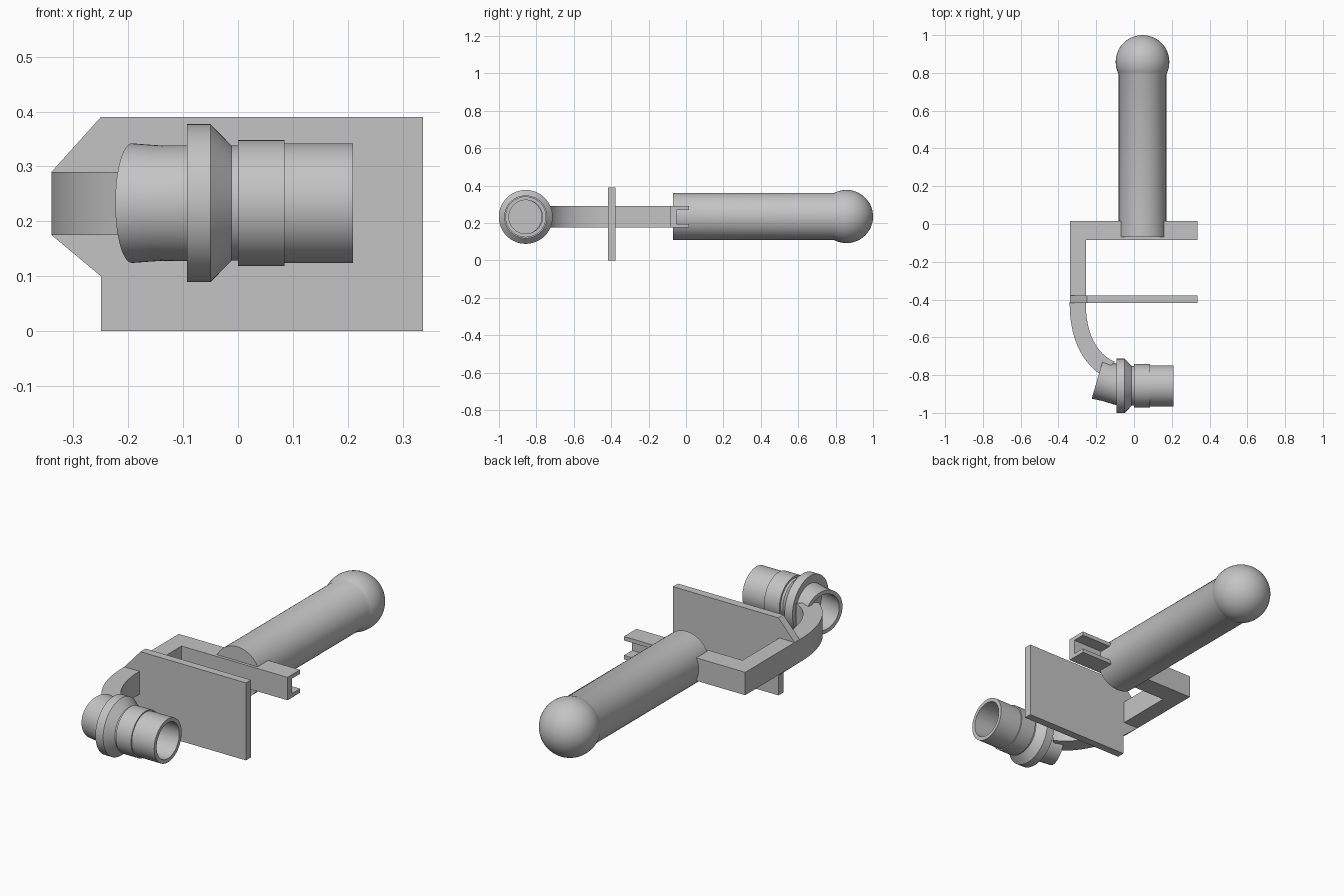
import bpy, bmesh, math
from mathutils import Matrix, Vector

if "Cube" in bpy.data.objects:
    bpy.data.objects.remove(bpy.data.objects["Cube"])

GREY = (0.55, 0.55, 0.55)
mat = bpy.data.materials.new("plain grey")
mat.use_nodes = True
mat.diffuse_color = (*GREY, 1)
mat.node_tree.nodes["Principled BSDF"].inputs["Base Color"].default_value = (*GREY, 1)


def finish(name, bm, smooth=False):
    bmesh.ops.remove_doubles(bm, verts=bm.verts, dist=1e-5)
    bmesh.ops.recalc_face_normals(bm, faces=bm.faces)
    mesh = bpy.data.meshes.new(name)
    bm.to_mesh(mesh)
    bm.free()
    mesh.materials.append(mat)
    obj = bpy.data.objects.new(name, mesh)
    bpy.context.collection.objects.link(obj)
    if smooth:
        bpy.ops.object.select_all(action="DESELECT")
        obj.select_set(True)
        bpy.context.view_layer.objects.active = obj
        bpy.ops.object.shade_smooth_by_angle(angle=math.radians(30))
    return obj


def lathe(name, profile, origin, direction, closed=False, steps=64):
    """Spin (distance, radius) points about an axis."""
    bm = bmesh.new()
    verts = [bm.verts.new((r, 0, d)) for d, r in profile]
    pairs = list(zip(verts, verts[1:]))
    if closed:
        pairs.append((verts[-1], verts[0]))
    edges = [bm.edges.new(p) for p in pairs]
    bmesh.ops.spin(bm, geom=verts + edges, cent=(0, 0, 0), axis=(0, 0, 1),
                   angle=math.tau, steps=steps)
    turn = Vector((0, 0, 1)).rotation_difference(Vector(direction)).to_matrix().to_4x4()
    bmesh.ops.transform(bm, verts=bm.verts, matrix=Matrix.Translation(origin) @ turn)
    return finish(name, bm, True)


def extrude(name, points, to_3d, depth, smooth=False):
    """Extrude a flat outline placed by to_3d along the depth vector."""
    bm = bmesh.new()
    face = bm.faces.new([bm.verts.new(to_3d(*p)) for p in points])
    out = bmesh.ops.extrude_face_region(bm, geom=[face])
    moved = [v for v in out["geom"] if isinstance(v, bmesh.types.BMVert)]
    bmesh.ops.translate(bm, verts=moved, vec=depth)
    return finish(name, bm, smooth)


def bezier(a, b, c, d, n=16):
    pts = [Vector(p) for p in (a, b, c, d)]
    weights = (1, 3, 3, 1)
    return [tuple(sum((pts[k] * weights[k] * (1 - t) ** (3 - k) * t ** k
                       for k in range(4)), Vector((0, 0))))
            for t in (i / n for i in range(n + 1))]


# Handle with a ball at its end
R, BALL, CY = 0.126, 0.142, 0.858
start = math.asin(R / BALL)
profile = [(-0.07, 0), (-0.07, R)]
for i in range(25):
    a = start + (math.pi - start) * i / 24
    r = 0 if i == 24 else BALL * math.sin(a)
    profile.append((CY - BALL * math.cos(a), r))
lathe("handle", profile, (0.045, 0, 0.235), (0, 1, 0))

# Frame bars
LOW, HIGH = 0.175, 0.29
UP = (0, 0, HIGH - LOW)


def flat(x, y):
    return (x, y, LOW)


extrude("rear_bar_and_arm",
        [(-0.34, 0.015), (0.06, 0.015), (0.06, -0.085), (-0.255, -0.085),
         (-0.255, -0.4), (-0.34, -0.4)], flat, UP)

# Rear bar becomes a channel open to the back
extrude("rear_channel",
        [(0.015, LOW), (-0.085, LOW), (-0.085, HIGH), (0.015, HIGH),
         (0.015, 0.27), (-0.05, 0.27), (-0.05, 0.195), (0.015, 0.195)],
        lambda y, z: (0.06, y, z), (0.275, 0, 0))

# Curved arm leading to the nozzle
outer = bezier((-0.34, -0.4), (-0.345, -0.56), (-0.3, -0.71), (-0.18, -0.795))
inner = bezier((-0.1, -0.73), (-0.2, -0.69), (-0.26, -0.57), (-0.255, -0.4))
extrude("curved_arm", outer + inner, flat, UP, True)

# Upright guard plate with chamfered tab
extrude("guard_plate",
        [(-0.25, 0), (0.337, 0), (0.337, 0.39), (-0.25, 0.39),
         (-0.34, 0.29), (-0.34, 0.175), (-0.25, 0.1)],
        lambda x, z: (x, -0.418, z), (0, 0.04, 0))

# Straight nozzle with collar, flange and blind bore
lathe("nozzle",
      [(-0.093, 0), (-0.093, 0.144), (-0.05, 0.144), (-0.012, 0.105),
       (0, 0.105), (0, 0.115), (0.085, 0.115), (0.085, 0.109),
       (0.21, 0.109), (0.21, 0.09), (-0.06, 0.09), (-0.06, 0)],
      (0, -0.857, 0.233), (1, 0, 0))

# Tilted sleeve behind the flange
lathe("tilted_sleeve",
      [(-0.02, 0.106), (0.06, 0.105), (0.09, 0.107), (0.118, 0.109),
       (0.118, 0.09), (-0.02, 0.09)],
      (-0.08, -0.853, 0.233), (-0.96, 0.28, 0), closed=True)
